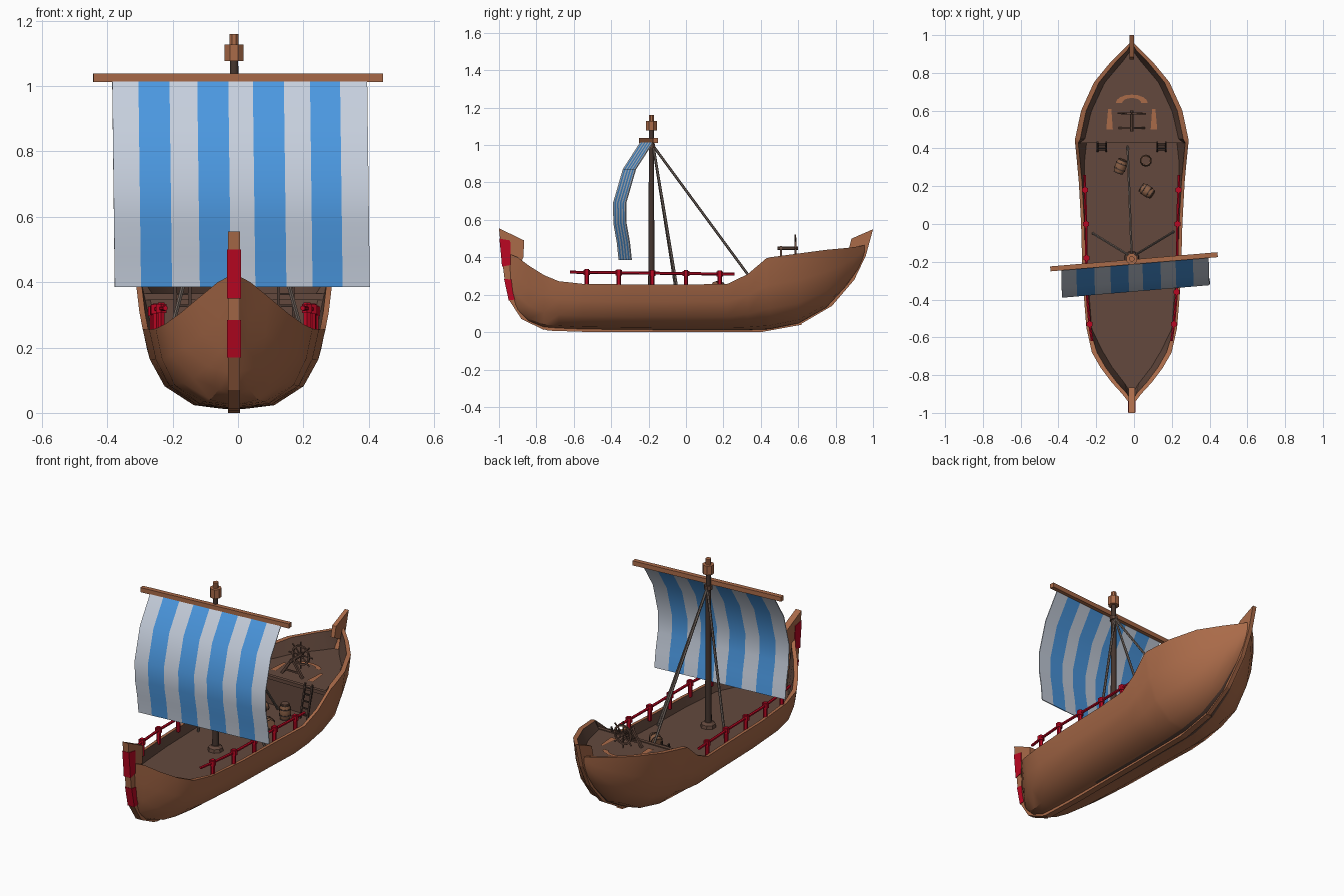
import bpy, bmesh, math
from mathutils import Vector

if "Cube" in bpy.data.objects:
    bpy.data.objects.remove(bpy.data.objects["Cube"])

CX = -0.012  # hull centre line


def mat(name, r, g, b):
    m = bpy.data.materials.new(name)
    m.diffuse_color = (r, g, b, 1)
    m.use_nodes = True
    m.node_tree.nodes["Principled BSDF"].inputs["Base Color"].default_value = m.diffuse_color
    return m


WOOD = mat("warm_wood", 0.40, 0.145, 0.066)
DARK = mat("dark_deck_wood", 0.125, 0.066, 0.047)
MAST = mat("mast_wood", 0.06, 0.036, 0.028)
RED = mat("red_paint", 0.50, 0.002, 0.016)
BLUE = mat("sail_blue", 0.072, 0.32, 0.76)
WHITE = mat("sail_white", 0.58, 0.64, 0.74)
ROPE = mat("rope_grey", 0.18, 0.14, 0.12)
BARREL = mat("barrel_wood", 0.25, 0.115, 0.06)


def smooth_by_angle(ob, angle):
    bpy.ops.object.select_all(action='DESELECT')
    ob.select_set(True)
    bpy.context.view_layer.objects.active = ob
    bpy.ops.object.shade_smooth_by_angle(angle=math.radians(angle))


def mesh(name, verts, faces, mats, idx=None, x=CX, smooth=None):
    me = bpy.data.meshes.new(name)
    me.from_pydata(verts, [], faces)
    for m in mats:
        me.materials.append(m)
    if idx:
        me.polygons.foreach_set("material_index", idx)
    bm = bmesh.new()
    bm.from_mesh(me)
    bmesh.ops.remove_doubles(bm, verts=bm.verts, dist=.0005)
    bmesh.ops.recalc_face_normals(bm, faces=bm.faces)
    bm.to_mesh(me)
    bm.free()
    ob = bpy.data.objects.new(name, me)
    ob.location.x = x
    bpy.context.collection.objects.link(ob)
    if smooth:
        smooth_by_angle(ob, smooth)
    return ob


def tube(name, a, b, rings, m, n=8, x=CX):
    """Turned part from a to b; rings = [(fraction, radius)] or one radius."""
    if not isinstance(rings, list):
        rings = [(0, rings), (1, rings)]
    a, b = Vector(a), Vector(b)
    q = (b - a).to_track_quat('Z', 'Y')
    vs = [a.lerp(b, t) + q @ Vector((r * math.cos((k + .5) * math.tau / n), r * math.sin((k + .5) * math.tau / n), 0))
          for t, r in rings for k in range(n)]
    fs = [(i * n + k, i * n + (k + 1) % n, (i + 1) * n + (k + 1) % n, (i + 1) * n + k)
          for i in range(len(rings) - 1) for k in range(n)]
    fs += [tuple(range(n)), tuple(range(len(vs) - n, len(vs)))]
    return mesh(name, vs, fs, [m], x=x, smooth=50 if n > 8 else None)


def slab(name, yz, hw, m):
    """Side profile extruded across the centre line."""
    n = len(yz)
    vs = [(s * hw, y, z) for s in (-1, 1) for y, z in yz]
    fs = [tuple(range(n)), tuple(range(n, 2 * n))]
    fs += [(i, (i + 1) % n, n + (i + 1) % n, n + i) for i in range(n)]
    return mesh(name, vs, fs, [m])


# hull stations: y, bottom, sheer, half width
ST = [(-.95, .22, .42, .012), (-.90, .11, .40, .05), (-.84, .055, .355, .105), (-.76, .025, .305, .165),
      (-.68, .02, .272, .211), (-.55, .015, .258, .24), (-.3, .012, .255, .26), (0, .01, .255, .268),
      (.22, .01, .257, .28), (.33, .01, .31, .29), (.43, .013, .395, .30), (.45, .015, .40, .30),
      (.6, .045, .42, .268), (.75, .13, .44, .20), (.86, .25, .45, .11), (.92, .335, .458, .05),
      (.955, .41, .465, .014)]
PROF = [(0, 0), (.14, .012), (.44, .055), (.76, .29), (.92, .62), (1, 1)]
LOW, HIGH, STEP = .20, .36, .44


def interp(tab, v, col):
    for p, q in zip(tab, tab[1:]):
        if v <= q[0]:
            t = max(0, (v - p[0]) / (q[0] - p[0]))
            return p[col] + t * (q[col] - p[col])
    return tab[-1][col]


def width(y, z):
    zb, zs, w = (interp(ST, y, c) for c in (1, 2, 3))
    f = min(1, max(0, (z - zb) / (zs - zb)))
    return w * interp([(h, x) for x, h in PROF], f, 1)


# hull shell: outer planking, rim and dark inner wall
verts, faces, idx = [], [], []
NP = len(PROF) + 2
for s in (-1, 1):
    base = len(verts)
    for y, zb, zs, w in ST:
        verts += [(s * w * px, y, zb + pz * (zs - zb)) for px, pz in PROF]
        aft = y > STEP
        zl = max((HIGH if aft else LOW) - .01, zb + .02)
        rim, inset = (.027, .05) if aft or y < -.6 else (.017, .016)
        verts += [(s * max(w - rim, .002), y, zs), (s * max(width(y, zl) - inset, .002), y, zl)]
    for i in range(len(ST) - 1):
        for k in range(NP - 1):
            a = base + i * NP + k
            faces.append((a, a + 1, a + NP + 1, a + NP))
            keel_side = k == 0 and -.5 < ST[i][0] < .8
            idx.append(1 if k == NP - 2 or keel_side else 0)
mesh("hull", verts, faces, [WOOD, DARK], idx, smooth=35)


# decks and bulkhead
def deck(name, y0, y1, z, n=16):
    ys = [y0 + (y1 - y0) * i / n for i in range(n + 1)]
    vs = [(s * max(width(y, z) - .01, .002), y, z) for y in ys for s in (-1, 1)]
    mesh(name, vs, [(2 * i, 2 * i + 1, 2 * i + 3, 2 * i + 2) for i in range(n)], [DARK])


deck("main_deck", -.93, STEP, LOW)
deck("stern_deck", STEP, .92, HIGH)
lo, hi = width(STEP, LOW) - .008, width(STEP, HIGH) - .008
mesh("bulkhead", [(-lo, STEP, LOW), (lo, STEP, LOW), (hi, STEP, HIGH), (-hi, STEP, HIGH)], [(0, 1, 2, 3)], [DARK])
tube("bulkhead_beam", (-hi, STEP, HIGH - .005), (hi, STEP, HIGH - .005), .014, DARK, 4)

# worn planks around the wheel
for s in (-1, 1):
    mesh("worn_plank", [(s * .10, .5, .364), (s * .135, .5, .364), (s * .125, .61, .364), (s * .108, .61, .364)],
         [(0, 1, 2, 3)], [WOOD])
arc = [(r * math.cos(a) * .085, .64 + r * math.sin(a) * .045, .364)
       for a in [math.pi * i / 8 for i in range(9)] for r in (.6, 1)]
mesh("worn_arc", arc, [(2 * i, 2 * i + 1, 2 * i + 3, 2 * i + 2) for i in range(8)], [WOOD])

# keel, bow stem with red bands, stern post
slab("keel", [(-.80, .035), (-.74, .008), (-.5, 0), (.4, 0), (.62, .04), (.6, .06), (.4, .03), (-.7, .035)], .018, WOOD)
slab("bow_stem", [(-1, .555), (-.865, .49), (-.87, .40), (-.90, .34), (-.91, .2), (-.86, .1), (-.74, .04),
                  (-.76, .012), (-.88, .07), (-.945, .17), (-.97, .28), (-.985, .4)], .018, WOOD)
slab("bow_band_upper", [(-.998, .50), (-.94, .49), (-.935, .36), (-.984, .35), (-.988, .4)], .021, RED)
slab("bow_band_lower", [(-.973, .285), (-.93, .28), (-.905, .175), (-.948, .17)], .021, RED)
slab("stern_post", [(1, .55), (.885, .5), (.87, .44), (.93, .41), (.86, .27), (.75, .16), (.58, .06),
                    (.6, .035), (.78, .14), (.9, .28), (.962, .41)], .012, WOOD)

# red side rails
for s in (-1, 1):
    def rail_at(y):
        return Vector((s * interp([(-.62, .21), (-.53, .223), (-.36, .238), (0, .242), (.26, .25)], y, 1),
                       y, .313 - .012 * y))
    ys = [-.62, -.53, -.36, -.18, 0, .18, .26]
    for p, q in zip(ys, ys[1:]):
        tube("rail", rail_at(p), rail_at(q), .008, RED, 6)
    for y in ys[1:-1]:
        p = rail_at(y)
        tube("rail_post", (p.x, y, .24), (p.x, y, p.z + .018), .012, RED, 6)
        tube("rail_post_head", (p.x, y, p.z - .014), (p.x, y, p.z + .014), .018, RED, 6)

# mast
MY = -.185
tube("mast", (0, MY, LOW), (0, MY, 1.10), [(0, .018), (1, .013)], MAST, 12)
tube("mast_foot", (0, MY, LOW), (0, MY, LOW + .03), [(0, .042), (.6, .038), (1, .024)], DARK, 8)
tube("mast_block", (0, MY, 1.077), (0, MY, 1.128), .031, WOOD, 8)
tube("mast_cap", (0, MY, 1.128), (0, MY, 1.16), .015, WOOD, 8)
tube("mast_collar", (0, MY, .985), (0, MY, 1.008), .022, DARK, 8)

# yard
SK = .085
tube("yard", (-.443, -.2 - .443 * SK, 1.025), (.443, -.2 + .443 * SK, 1.025), .0185, WOOD, 4, x=0)

# striped sail
rows = [(-.205, 1.022), (-.303, .87), (-.355, .69), (-.353, .58), (-.335, .48), (-.325, .385)]
edges = [-.385, -.305, -.21, -.125, -.03, .045, .14, .22, .312, .395]
cols = [c for a, b in zip(edges, edges[1:]) for c in (a, (a + b) / 2)] + [edges[-1]]
nc = len(cols)
sv = [(x + .008 * (1 - (z - .385) / .637), y + x * SK, z) for y, z in rows for x in cols]
sf, si = [], []
for r in range(len(rows) - 1):
    for c in range(nc - 1):
        a = r * nc + c
        sf.append((a, a + 1, a + nc + 1, a + nc))
        si.append((c // 2) % 2)
sail = mesh("sail", sv, sf, [WHITE, BLUE], si, x=0, smooth=40)
sol = sail.modifiers.new("cloth_thickness", 'SOLIDIFY')
sol.thickness, sol.offset = .005, 0
bpy.ops.object.modifier_apply(modifier=sol.name)
smooth_by_angle(sail, 40)

# stays
for foot in ((-.205, -.05, LOW), (.22, -.042, LOW), (-.022, .41, LOW)):
    tube("stay", (0, MY + .01, .995), foot, .007, ROPE, 6)


# barrels: turned body with dark hoops
def barrel(a, b):
    a, b = Vector(a), Vector(b)
    tube("barrel", a, b, [(0, .024), (.25, .030), (.5, .032), (.75, .030), (1, .024)], BARREL, 10)
    for t, r in ((.05, .0265), (.3, .0325), (.7, .0325), (.95, .0265)):
        tube("barrel_hoop", a.lerp(b, t - .04), a.lerp(b, t + .04), r, MAST, 10)


barrel((.075, .335, LOW), (.075, .335, .285))
tube("barrel_lid", (.075, .335, .28), (.075, .335, .289), .022, DARK, 10)
barrel((-.072, .27, .235), (-.045, .34, .245))
barrel((.05, .195, .235), (.11, .155, .245))

# ladders up to the stern deck
for s in (-1, 1):
    for d in (-.023, .023):
        tube("ladder_side", (s * .158 + d, .385, LOW), (s * .158 + d, .432, .385), .006, MAST, 4)
    for k in range(5):
        t = (k + .6) / 5.2
        p = Vector((s * .158, .385 + .047 * t, LOW + .185 * t))
        tube("ladder_rung", p - Vector((.024, 0, 0)), p + Vector((.024, 0, 0)), .005, MAST, 4)

# steering wheel on its trestle
C = Vector((0, .585, .448))
tube("wheel_axle", (0, .49, C.z), (0, .60, C.z), .010, DARK, 8)
rim = [C + Vector((.052 * math.cos(k * math.tau / 12), 0, .052 * math.sin(k * math.tau / 12))) for k in range(12)]
for k in range(12):
    tube("wheel_rim", rim[k], rim[(k + 1) % 12], .007, DARK, 4)
for k in range(8):
    a = k * math.tau / 8
    tube("wheel_spoke", C, C + Vector((.075 * math.cos(a), 0, .075 * math.sin(a))), .0045, DARK, 5)
for s in (-1, 1):
    tube("wheel_leg", (s * .065, .508, HIGH), (0, .508, C.z + .008), .009, DARK, 4)
tube("wheel_brace", (-.05, .508, .385), (.05, .508, .385), .006, DARK, 4)
